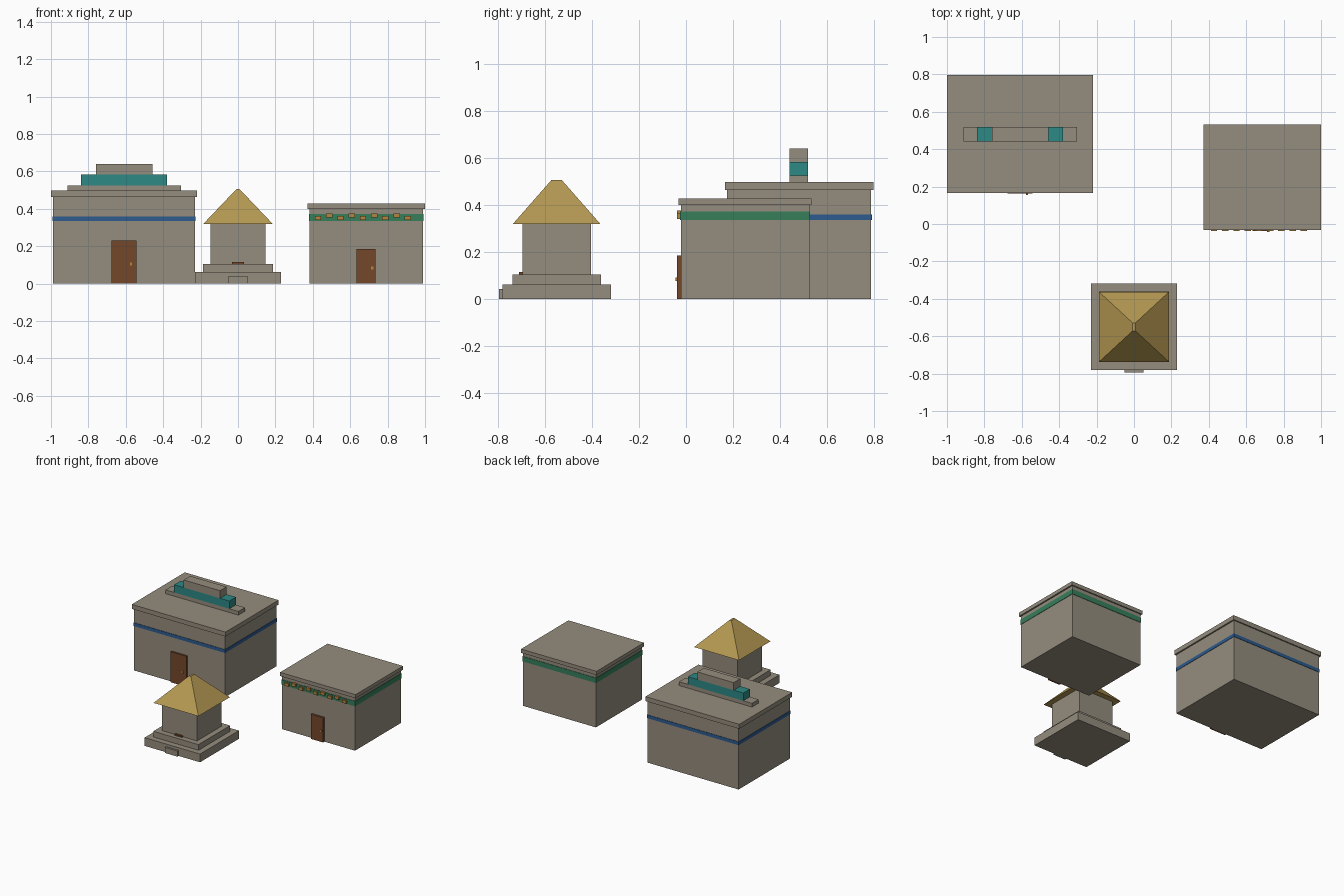
import bpy
import bmesh

cube = bpy.data.objects.get("Cube")
if cube:
    bpy.data.objects.remove(cube, do_unlink=True)


def material(name, rgb):
    m = bpy.data.materials.new(name)
    m.use_nodes = True
    m.diffuse_color = (*rgb, 1)
    m.node_tree.nodes["Principled BSDF"].inputs["Base Color"].default_value = (*rgb, 1)
    return m


STONE = material("grey stone", (0.30, 0.265, 0.21))
TEAL = material("teal paint", (0.026, 0.25, 0.235))
BLUE = material("blue paint", (0.026, 0.105, 0.27))
GREEN = material("green paint", (0.038, 0.21, 0.105))
WOOD = material("brown wood", (0.175, 0.064, 0.024))
THATCH = material("golden thatch", (0.46, 0.315, 0.085))
BRASS = material("ochre ornament", (0.45, 0.24, 0.055))


def block(name, mat, x, y, z, top=None):
    """Box from (min, max) ranges; top gives half sizes for a tapered upper face."""
    bm = bmesh.new()
    bmesh.ops.create_cube(bm, size=1)
    cx, cy, cz = [(a + b) / 2 for a, b in (x, y, z)]
    for v in bm.verts:
        sx, sy, sz = v.co * 2
        hx, hy = (x[1] - x[0]) / 2, (y[1] - y[0]) / 2
        if top and sz > 0:
            hx, hy = top
        v.co = (sx * hx, sy * hy, sz * (z[1] - z[0]) / 2)
    mesh = bpy.data.meshes.new(name)
    bm.to_mesh(mesh)
    bm.free()
    mesh.materials.append(mat)
    ob = bpy.data.objects.new(name, mesh)
    ob.location = (cx, cy, cz)
    bpy.context.collection.objects.link(ob)
    return ob


def grow(r, d):
    return (r[0] - d, r[1] + d)


def house(name, x, y, wall_top, roof_top, band, band_mat):
    """Walls, painted band and overhanging roof slab."""
    block(name + "_walls", STONE, x, y, (0, wall_top))
    block(name + "_band", band_mat, grow(x, 0.003), grow(y, 0.003), band)
    block(name + "_roof_slab", STONE, grow(x, 0.011), grow(y, 0.009), (wall_top, roof_top))


def door(name, x, wall_y, height, knob_x, knob_z):
    front = wall_y - 0.013
    block(name, WOOD, x, (front, wall_y + 0.005), (0, height))
    block(name + "_knob", BRASS, grow((knob_x, knob_x), 0.006), (front - 0.006, front),
          grow((knob_z, knob_z), 0.007))


# Large house with stepped roof comb
house("large_house", (-0.989, -0.231), (0.175, 0.787), 0.463, 0.497, (0.335, 0.36), BLUE)
door("large_house_door", (-0.675, -0.543), 0.175, 0.23, -0.572, 0.105)
comb_y = (0.44, 0.518)
block("comb_base", STONE, (-0.912, -0.305), comb_y, (0.497, 0.525))
block("comb_middle", TEAL, (-0.84, -0.38), comb_y, (0.525, 0.583))
block("comb_top", STONE, (-0.76, -0.457), comb_y, (0.583, 0.64))

# Small house with ornaments along its front band
house("small_house", (0.383, 0.989), (-0.022, 0.524), 0.40, 0.428, (0.335, 0.373), GREEN)
door("small_house_door", (0.633, 0.735), -0.025, 0.185, 0.718, 0.084)
for i in range(9):
    cx = 0.428 + i * 0.06
    cz = 0.365 if i % 2 else 0.352
    block(f"ornament_{i + 1}", BRASS, grow((cx, cx), 0.017), (-0.038, -0.02),
          grow((cz, cz), 0.011))

# Shrine on a two-step platform
CY = -0.55
for name, mat, half, z in (
        ("shrine_lower_step", STONE, 0.231, (0, 0.062)),
        ("shrine_upper_step", STONE, 0.188, (0.062, 0.105)),
        ("shrine_walls", STONE, 0.146, (0.105, 0.318))):
    block(name, mat, (-half, half), grow((CY, CY), half), z)
block("shrine_roof", THATCH, (-0.187, 0.187), grow((CY, CY), 0.187), (0.318, 0.506),
      top=(0.008, 0.022))
block("shrine_front_stair", STONE, (-0.052, 0.052), (-0.795, -0.77), (0, 0.042))
block("shrine_threshold", WOOD, (-0.031, 0.031), (-0.709, -0.69), (0.1, 0.115))
